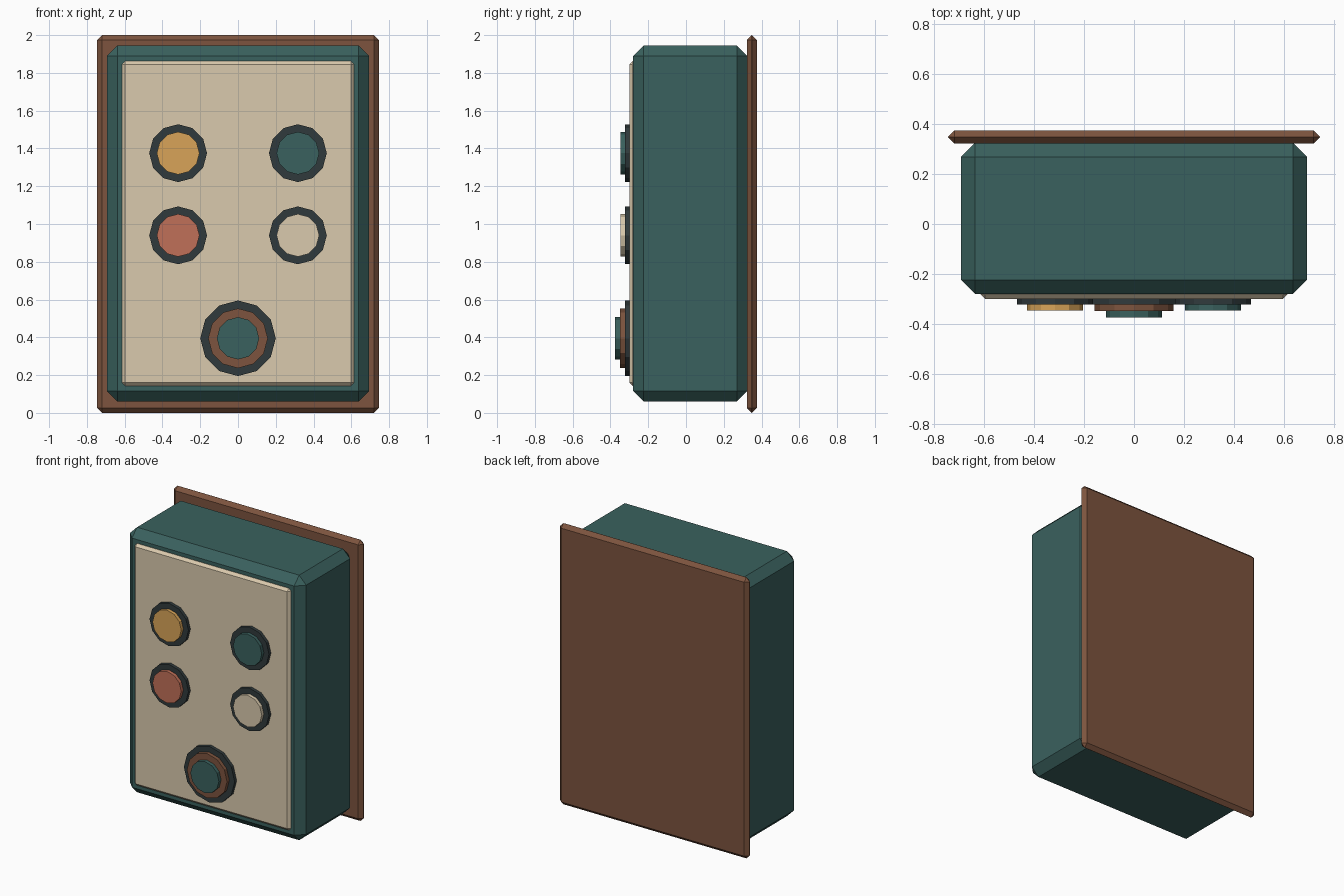
import bpy, bmesh, math
from mathutils import Matrix

if "Cube" in bpy.data.objects:
    bpy.data.objects.remove(bpy.data.objects["Cube"])

def srgb(r, g, b):
    f = lambda c: c / 12.92 if c <= 0.04045 else ((c + 0.055) / 1.055) ** 2.4
    return (f(r / 255), f(g / 255), f(b / 255), 1)

def mat(name, *rgb):
    m = bpy.data.materials.new(name)
    m.diffuse_color = srgb(*rgb)
    m.use_nodes = True
    m.node_tree.nodes["Principled BSDF"].inputs["Base Color"].default_value = m.diffuse_color
    return m

teal = mat("teal", 58, 97, 94)
brown = mat("brown", 125, 84, 62)
cream = mat("cream", 218, 202, 173)
dark = mat("charcoal", 48, 58, 60)
amber = mat("amber", 216, 164, 88)
coral = mat("coral", 192, 112, 88)

def finish(name, bm, material):
    me = bpy.data.meshes.new(name)
    bm.to_mesh(me)
    bm.free()
    me.materials.append(material)
    ob = bpy.data.objects.new(name, me)
    bpy.context.collection.objects.link(ob)

def box(name, x, y0, y1, z0, z1, bevel, material):
    """Chamfered box, centred on x = 0."""
    bm = bmesh.new()
    bmesh.ops.create_cube(bm, size=1, matrix=Matrix.Translation((0, (y0 + y1) / 2, (z0 + z1) / 2))
                          @ Matrix.Diagonal((2 * x, y1 - y0, z1 - z0, 1)))
    bmesh.ops.bevel(bm, geom=bm.edges[:], offset=bevel, segments=1, affect='EDGES')
    finish(name, bm, material)

def disc(name, x, z, r, y0, y1, material):
    """Twelve-sided disc facing the front."""
    bm = bmesh.new()
    bmesh.ops.create_cone(bm, cap_ends=True, segments=12, radius1=r, radius2=r, depth=y1 - y0,
                          matrix=Matrix.Translation((x, (y0 + y1) / 2, z))
                          @ Matrix.Rotation(math.pi / 2, 4, 'X'))
    finish(name, bm, material)

# Case
box("back_plate", 0.746, 0.322, 0.375, 0, 2, 0.026, brown)
box("case_body", 0.694, -0.28, 0.325, 0.06, 1.945, 0.056, teal)
box("front_panel", 0.615, -0.30, -0.25, 0.142, 1.863, 0.018, cream)

# Four buttons, each with a dark collar
for name, x, z, m in (("amber", -0.317, 1.375, amber), ("teal", 0.317, 1.375, teal),
                      ("coral", -0.317, 0.94, coral), ("cream", 0.317, 0.94, cream)):
    disc(name + "_button_collar", x, z, 0.153, -0.323, -0.29, dark)
    disc(name + "_button", x, z, 0.113, -0.347, -0.31, m)

# Stepped dial
disc("dial_collar", 0, 0.395, 0.2, -0.323, -0.29, dark)
disc("dial_ring", 0, 0.395, 0.158, -0.349, -0.31, brown)
disc("dial_cap", 0, 0.395, 0.112, -0.375, -0.33, teal)
